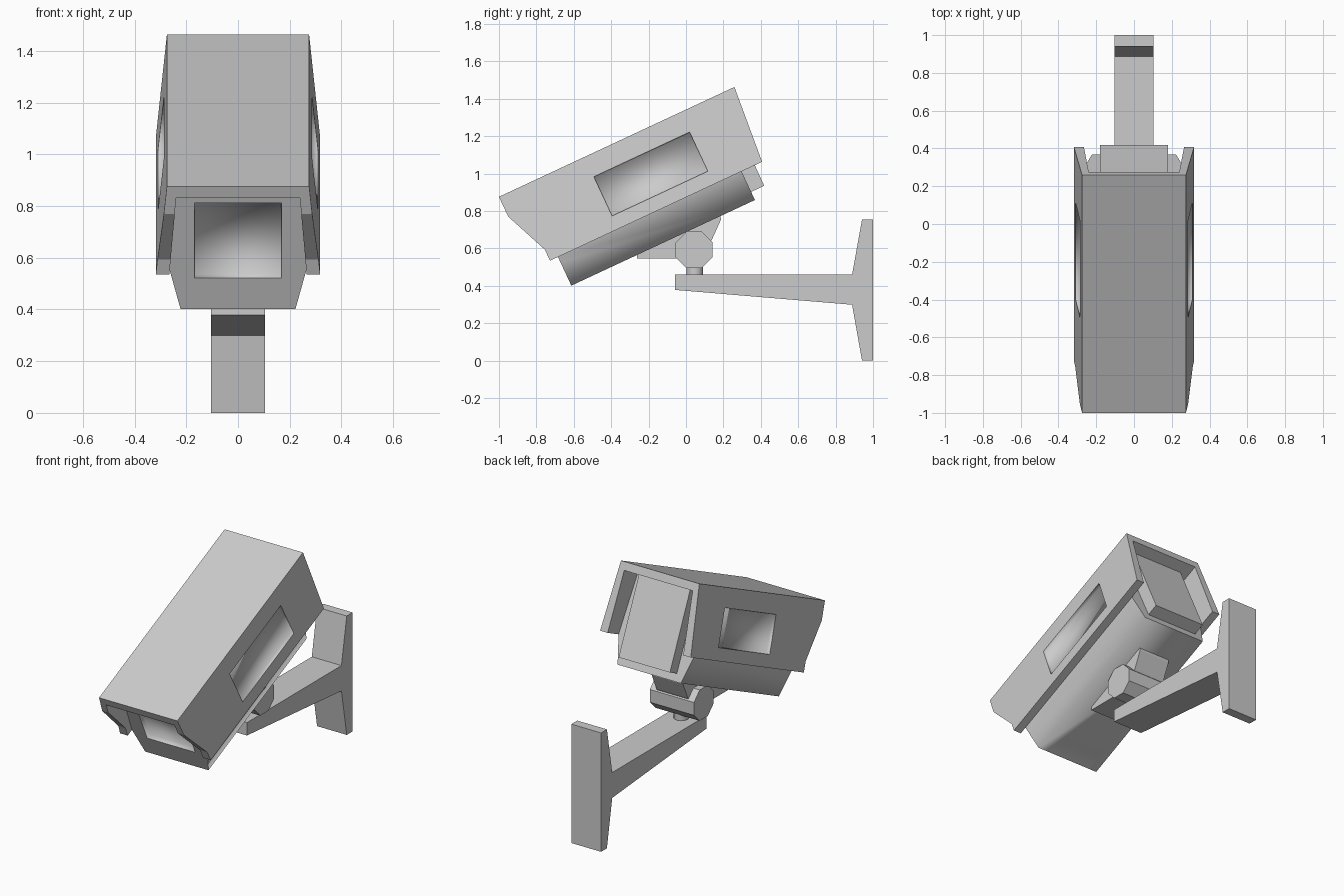
import bpy, bmesh, math
from mathutils import Vector, Matrix

if "Cube" in bpy.data.objects:
    bpy.data.objects.remove(bpy.data.objects["Cube"])

TILT = math.radians(25)
# Camera frame: x across, y = distance back along the housing, z = height from the lid (negative is down)
TILTED = Matrix.Translation((0, -1.0, 0.876)) @ Matrix.Rotation(TILT, 4, 'X')

grey = bpy.data.materials.new("grey")
grey.diffuse_color = (0.6, 0.6, 0.6, 1)
grey.use_nodes = True
grey.node_tree.nodes["Principled BSDF"].inputs["Base Color"].default_value = grey.diffuse_color


def finish(name, bm, matrix=Matrix()):
    bm.normal_update()
    bmesh.ops.recalc_face_normals(bm, faces=bm.faces)
    bm.transform(matrix)
    me = bpy.data.meshes.new(name)
    bm.to_mesh(me)
    bm.free()
    me.materials.append(grey)
    ob = bpy.data.objects.new(name, me)
    bpy.context.collection.objects.link(ob)
    return ob


def loft(rings):
    """Skin equal-length closed rings of points; ends stay open."""
    bm = bmesh.new()
    vs = [[bm.verts.new(p) for p in r] for r in rings]
    n = len(vs[0])
    for a, b in zip(vs, vs[1:]):
        for i in range(n):
            j = (i + 1) % n
            bm.faces.new((a[i], a[j], b[j], b[i]))
    return bm, vs


def prism(name, profile, half, matrix=Matrix()):
    """Extrude a (y, z) profile across x."""
    bm, vs = loft([[(x, y, z) for y, z in profile] for x in (-half, half)])
    for ring in vs:
        bm.faces.new(ring)
    return finish(name, bm, matrix)


def recess(bm, face, depth):
    """Sink a window pane into a face, softly shaded inside a crisp border."""
    rim = list(face.edges)
    walls = bmesh.ops.inset_individual(bm, faces=[face], thickness=0.004, depth=-depth)["faces"]
    for f in walls + [face]:
        f.smooth = True
    for e in rim:
        e.smooth = False


def lerp(v, pts):
    for (v0, a), (v1, b) in zip(pts, pts[1:]):
        if v0 <= v <= v1:
            return a + (b - a) * (v - v0) / (v1 - v0)


# Hood: folded cover, open at front, back and underneath, with a window on each side
FRONT = [(-0.425, 0.103), (-0.36, 0.103), (-0.117, 0), (0, 0)]
BACK = [(-0.425, 1.354), (0, 1.389)]
OUTER = [(-0.425, 0.318), (0, 0.275)]
INNER = [(-0.425, 0.265), (-0.05, 0.24), (0, 0.237)]
levels = [-0.425, -0.36, -0.348, -0.117]
right = [(lerp(v, OUTER), v) for v in levels + [0]]
inside = [(lerp(v, INNER), v) for v in levels + [-0.05]]
mirror = lambda pts: [(-x, v) for x, v in pts]
section = right + mirror(right)[::-1] + mirror(inside) + inside[::-1]
stations = [lambda v: lerp(v, FRONT), lambda v: 0.505, lambda v: 1.07, lambda v: lerp(v, BACK)]
bm, vs = loft([[(x, f(v), v) for x, v in section] for f in stations])
for ring in (vs[0], vs[-1]):
    for i in range(4):
        bm.faces.new((ring[i], ring[i + 1], ring[18 - i], ring[19 - i]))
        bm.faces.new((ring[5 + i], ring[6 + i], ring[13 - i], ring[14 - i]))
    bm.faces.new((ring[4], ring[5], ring[14], ring[15]))
bmesh.ops.recalc_face_normals(bm, faces=bm.faces)
for f in list(bm.faces):
    c = f.calc_center_median()
    if abs(f.normal.x) > 0.9 and c.x * f.normal.x > 0 and 0.6 < c.y < 1 and -0.3 < c.z < -0.2:
        recess(bm, f, 0.02)
finish("hood", bm, TILTED)

# Body: tapered housing with a soft underside and a sunken front lens window
half = [(0.222, -0.594), (0.265, -0.425), (0.24, -0.05)]
ring = half + mirror(half)[::-1]
bm, vs = loft([[(x, u, v) for x, v in ring] for u in (0.15, 1.233)])
caps = [bm.faces.new(r) for r in vs]
bmesh.ops.recalc_face_normals(bm, faces=bm.faces)
for f in bm.faces:
    f.smooth = f not in caps and f.calc_center_median().z < -0.45
for e in bm.edges:
    if any(f in caps for f in e.link_faces) or abs((e.verts[0].co + e.verts[1].co).z / 2 + 0.594) > 0.01:
        e.smooth = False
for co, no in [((0.168, 0, 0), (1, 0, 0)), ((-0.168, 0, 0), (1, 0, 0)),
               ((0, 0, -0.141), (0, 0, 1)), ((0, 0, -0.461), (0, 0, 1))]:
    faces = [f for f in bm.faces if f.normal.y < -0.9]
    geom = faces + list({e for f in faces for e in f.edges}) + list({v for f in faces for v in f.verts})
    bmesh.ops.bisect_plane(bm, geom=geom, plane_co=co, plane_no=no, dist=1e-5)
    bm.normal_update()
lens = min((f for f in bm.faces if f.normal.y < -0.9),
           key=lambda f: (f.calc_center_median() - Vector((0, 0.15, -0.3))).length)
recess(bm, lens, 0.03)
finish("body", bm, TILTED)

# Rear panel block
prism("rear_panel", [(1.2, -0.055), (1.315, -0.055), (1.31, -0.546), (1.2, -0.546)], 0.18, TILTED)

# Bracket joining the body to the knuckle
prism("bracket", [(-0.262, 0.60), (-0.262, 0.545), (0.0, 0.545), (0.10, 0.58),
                  (0.14, 0.65), (0.187, 0.754), (0.18, 0.80)], 0.11)

# Knuckle: eight-sided barrel lying across
r = 0.106
prism("knuckle", [(0.043 + r * math.cos(math.radians(22.5 + 45 * i)),
                   0.592 + r * math.sin(math.radians(22.5 + 45 * i))) for i in range(8)], 0.155)

# Post between arm and knuckle
bm = bmesh.new()
bmesh.ops.create_cone(bm, cap_ends=True, segments=12, radius1=0.045, radius2=0.045, depth=0.11)
post = finish("post", bm, Matrix.Translation((0, 0.047, 0.495)))
for p in post.data.polygons:
    p.use_smooth = abs(p.normal.z) < 0.5
post.data.set_sharp_from_angle(angle=math.radians(40))

# Wall plate and tapering arm in one profile
prism("wall_arm", [(-0.059, 0.46), (0.888, 0.46), (0.941, 0.754), (1.0, 0.754),
                   (1.0, 0), (0.941, 0), (0.888, 0.299), (-0.059, 0.378)], 0.104)
